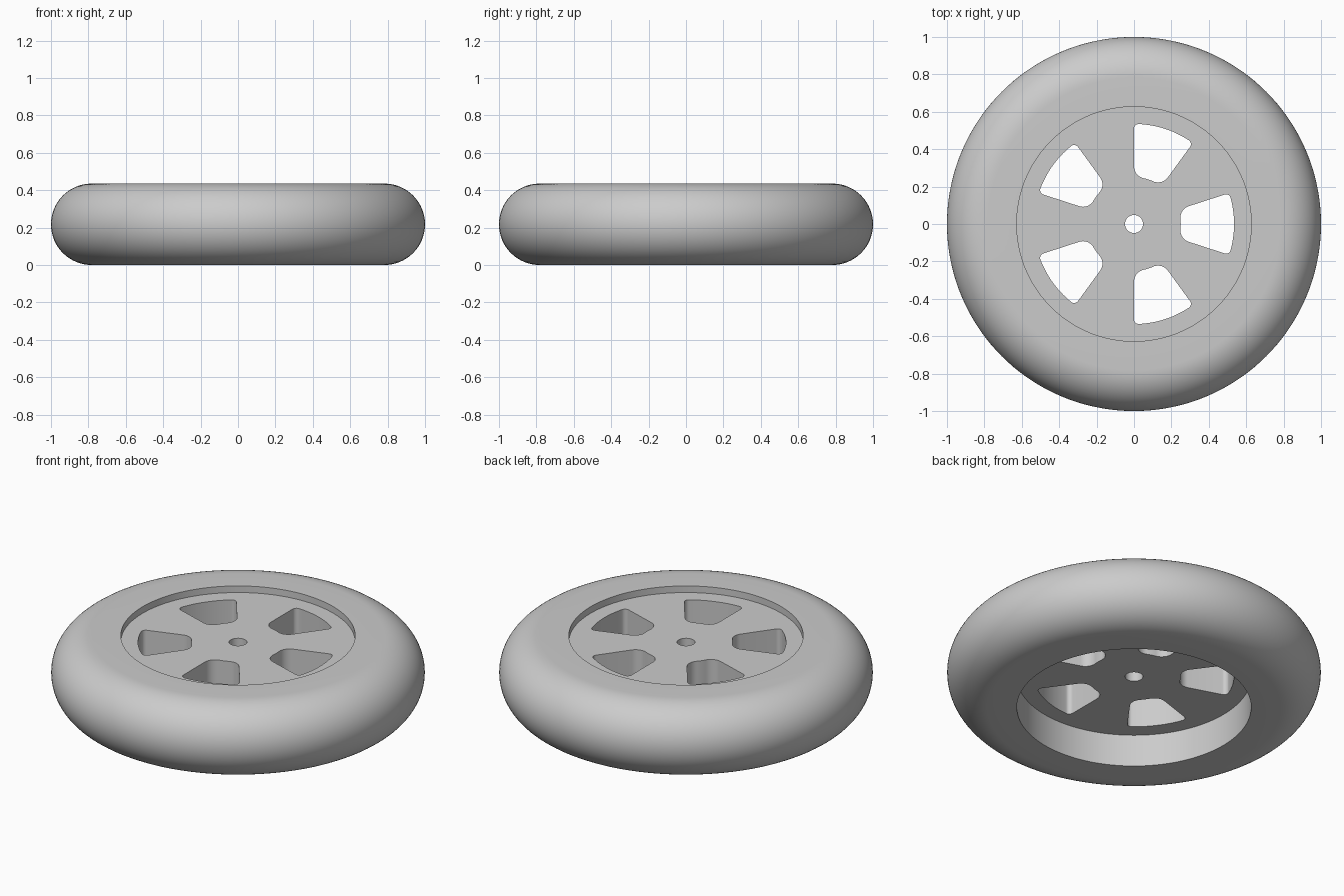
import bpy
import bmesh
from math import sin, cos, asin, pi, sqrt, radians
from mathutils import Vector

if "Cube" in bpy.data.objects:
    bpy.data.objects.remove(bpy.data.objects["Cube"])

HEIGHT = 0.435
RIM = 0.627
HUB_LOW, HUB_HIGH = 0.19, 0.396
STEPS = 144

grey = bpy.data.materials.new("wheel grey")
grey.use_nodes = True
colour = (0.6, 0.6, 0.6, 1)
grey.diffuse_color = colour
grey.node_tree.nodes["Principled BSDF"].inputs["Base Color"].default_value = colour


def select_only(obj):
    bpy.ops.object.select_all(action='DESELECT')
    obj.select_set(True)
    bpy.context.view_layer.objects.active = obj


def arc(centre, radius, start, end, count):
    """Points along an arc, angles in radians."""
    return [centre + radius * Vector((cos(a), sin(a)))
            for a in (start + (end - start) * i / count for i in range(count + 1))]


# Tyre: half-round section with flat sides, spun about z
half = HEIGHT / 2
section = [Vector((RIM, 0))]
section += arc(Vector((1 - half, half)), half, -pi / 2, pi / 2, 32)
section.append(Vector((RIM, HEIGHT)))

bm = bmesh.new()
verts = [bm.verts.new((p.x, 0, p.y)) for p in section]
edges = [bm.edges.new((verts[i - 1], verts[i])) for i in range(len(verts))]
bmesh.ops.spin(bm, geom=verts + edges, cent=(0, 0, 0), axis=(0, 0, 1),
               angle=2 * pi, steps=STEPS, use_merge=True)
bmesh.ops.remove_doubles(bm, verts=bm.verts, dist=1e-5)
bmesh.ops.recalc_face_normals(bm, faces=bm.faces)
mesh = bpy.data.meshes.new("tyre")
bm.to_mesh(mesh)
bm.free()
tyre = bpy.data.objects.new("tyre", mesh)
bpy.context.collection.objects.link(tyre)
mesh.materials.append(grey)
select_only(tyre)
bpy.ops.object.shade_smooth_by_angle(angle=radians(35))


# Spoke window: sector between two radii, with large inner and small outer fillets
def window(turn, inner=0.25, outer=0.535, inner_fillet=0.065, outer_fillet=0.025):
    side = radians(18)
    reach_in, reach_out = inner + inner_fillet, outer - outer_fillet
    a_in = side - asin(inner_fillet / reach_in)
    a_out = side - asin(outer_fillet / reach_out)
    zero = Vector((0, 0))
    polar = lambda r, a: Vector((r * cos(a), r * sin(a)))
    upper = arc(zero, inner, 0, a_in, 4)
    upper += arc(polar(reach_in, a_in), inner_fillet, a_in + pi, side + pi / 2, 12)[1:]
    upper += arc(polar(reach_out, a_out), outer_fillet, side + pi / 2, a_out, 10)
    upper += arc(zero, outer, a_out, 0, 12)[1:]
    lower = [Vector((p.x, -p.y)) for p in reversed(upper[1:-1])]
    return [Vector((p.x * cos(turn) - p.y * sin(turn),
                    p.x * sin(turn) + p.y * cos(turn))) for p in upper + lower]


# Hub: filled outline with five windows and an axle hole, extruded
def circle(radius, count):
    return arc(Vector((0, 0)), radius, 0, 2 * pi, count)[:-1]


outlines = [circle(RIM, STEPS), circle(0.048, 48)]
outlines += [window(2 * pi * i / 5) for i in range(5)]
curve = bpy.data.curves.new("hub", 'CURVE')
curve.dimensions = '2D'
curve.fill_mode = 'BOTH'
curve.extrude = (HUB_HIGH - HUB_LOW) / 2
for outline in outlines:
    spline = curve.splines.new('POLY')
    spline.points.add(len(outline) - 1)
    for point, p in zip(spline.points, outline):
        point.co = (p.x, p.y, 0, 1)
    spline.use_cyclic_u = True
hub = bpy.data.objects.new("hub", curve)
hub.location.z = (HUB_HIGH + HUB_LOW) / 2
bpy.context.collection.objects.link(hub)
select_only(hub)
bpy.ops.object.convert(target='MESH')
hub = bpy.context.object

# Weld the extruded walls to the faces
bm = bmesh.new()
bm.from_mesh(hub.data)
bmesh.ops.remove_doubles(bm, verts=bm.verts, dist=1e-5)
bmesh.ops.recalc_face_normals(bm, faces=bm.faces)
bm.to_mesh(hub.data)
bm.free()
hub.data.materials.clear()
hub.data.materials.append(grey)
bpy.ops.object.shade_smooth_by_angle(angle=radians(35))
